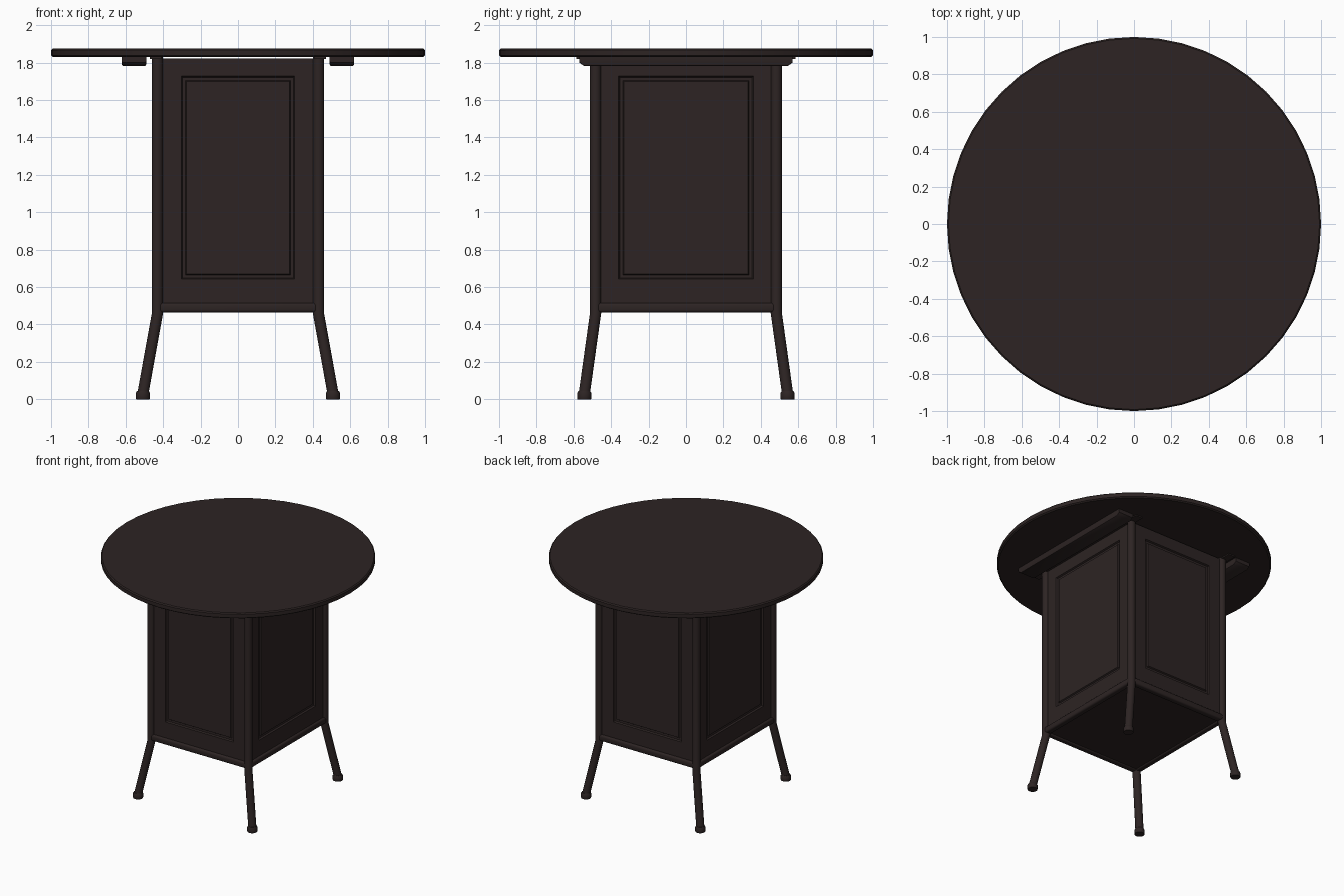
import bpy, bmesh, math
from mathutils import Vector

if "Cube" in bpy.data.objects:
    bpy.data.objects.remove(bpy.data.objects["Cube"])

wood = bpy.data.materials.new("dark brown wood")
wood.diffuse_color = (0.026, 0.0175, 0.017, 1)
wood.use_nodes = True
wood.node_tree.nodes["Principled BSDF"].inputs["Base Color"].default_value = wood.diffuse_color

PX, PY, R = 0.43, 0.483, 0.03      # post centres and radius
TOP = 1.83                         # underside of table top


def finish(name, bm, smooth=True):
    bmesh.ops.recalc_face_normals(bm, faces=bm.faces)
    me = bpy.data.meshes.new(name)
    bm.to_mesh(me)
    bm.free()
    ob = bpy.data.objects.new(name, me)
    bpy.context.collection.objects.link(ob)
    me.materials.append(wood)
    if smooth:
        bpy.ops.object.select_all(action='DESELECT')
        bpy.context.view_layer.objects.active = ob
        ob.select_set(True)
        bpy.ops.object.shade_smooth_by_angle(angle=math.radians(35))
    return ob


def sweep(name, rings, sides):
    """Closed round solid through (x, y, z, radius) rings, each lying flat."""
    bm = bmesh.new()
    loops = []
    for x, y, z, r in rings:
        loops.append([bm.verts.new((x + r * math.cos(2 * math.pi * i / sides),
                                    y + r * math.sin(2 * math.pi * i / sides), z))
                      for i in range(sides)])
    for a, b in zip(loops, loops[1:]):
        for i in range(sides):
            j = (i + 1) % sides
            bm.faces.new((a[i], a[j], b[j], b[i]))
    bm.faces.new(loops[0])
    bm.faces.new(loops[-1])
    return finish(name, bm)


def box(name, lo, hi, bevel=0.0):
    bm = bmesh.new()
    bmesh.ops.create_cube(bm, size=1)
    for v in bm.verts:
        v.co = Vector([(l + h) / 2 + c * (h - l) for l, h, c in zip(lo, hi, v.co)])
    if bevel:
        bmesh.ops.bevel(bm, geom=bm.edges[:], offset=bevel, segments=3,
                        profile=0.5, affect='EDGES')
    return finish(name, bm)


def panel(name, half, field, dist, angle):
    """Slab with a grooved rectangular field, facing -y before rotation."""
    z0, z1 = 0.50, 1.822
    # inset from field outline, depth
    steps = [(0.0, 0.0), (0.006, 0.012), (0.022, 0.012), (0.028, 0.002)]
    rects = [(half, z0, z1, 0.025), (half, z0, z1, 0.0)]
    rects += [(field - s, 0.642 + s, 1.727 - s, d) for s, d in steps]
    bm = bmesh.new()
    loops = [[bm.verts.new((x, -dist + d, z))
              for x, z in ((-w, a), (w, a), (w, b), (-w, b))] for w, a, b, d in rects]
    for a, b in zip(loops, loops[1:]):
        for i in range(4):
            j = (i + 1) % 4
            bm.faces.new((a[i], a[j], b[j], b[i]))
    bm.faces.new(loops[0])
    bm.faces.new(loops[-1])
    ob = finish(name, bm, False)
    ob.rotation_euler.z = angle


# round table top with softened rim
sweep("table_top", [(0, 0, TOP, 0.99), (0, 0, TOP + 0.008, 1), (0, 0, 1.867, 1),
                    (0, 0, 1.875, 0.992)], 48)

# corner posts running into splayed legs, with feet
for sx, xn in ((-1, "left"), (1, "right")):
    for sy, yn in ((-1, "front"), (1, "back")):
        x, y = sx * PX, sy * PY
        fx, fy = sx * 0.508, sy * 0.543
        sweep(f"{yn}_{xn}_post_leg", [(fx, fy, 0.03, R), (x, y, 0.46, R), (x, y, TOP, R)], 16)
        sweep(f"{yn}_{xn}_foot", [(fx, fy, 0, 0.036), (fx, fy, 0.006, 0.038),
                                  (fx, fy, 0.032, 0.038), (fx, fy, 0.045, 0.031)], 16)

# four grooved side panels
for i, n in enumerate(("front", "right", "back", "left")):
    side = i % 2
    panel(f"{n}_panel", (PY if side else PX) - 0.01, 0.36 if side else 0.303,
          (PX if side else PY) + 0.008, i * math.pi / 2)

# bottom rails and floor board
for s, n in ((-1, "front"), (1, "back")):
    box(f"{n}_rail", (-PX, s * PY - 0.025, 0.465), (PX, s * PY + 0.025, 0.515), 0.014)
for s, n in ((-1, "left"), (1, "right")):
    box(f"{n}_rail", (s * PX - 0.025, -PY, 0.465), (s * PX + 0.025, PY, 0.515), 0.014)
box("floor_board", (-PX, -PY, 0.475), (PX, PY, 0.505))

# battens below the top, ends chamfered, and thin fixing strips
for s, n in ((-1, "left"), (1, "right")):
    bm = bmesh.new()
    prof = [(-0.57, TOP), (-0.57, 1.80), (-0.545, 1.782), (0.545, 1.782), (0.57, 1.80), (0.57, TOP)]
    f = bm.faces.new([bm.verts.new((s * 0.555 - 0.065, y, z)) for y, z in prof])
    ext = bmesh.ops.extrude_face_region(bm, geom=[f])
    bmesh.ops.translate(bm, vec=(0.13, 0, 0),
                        verts=[v for v in ext["geom"] if isinstance(v, bmesh.types.BMVert)])
    low = [e for e in bm.edges if abs(e.verts[0].co.x - e.verts[1].co.x) < 1e-5
           and max(v.co.z for v in e.verts) < 1.81]
    bmesh.ops.bevel(bm, geom=low, offset=0.008, segments=2, profile=0.5, affect='EDGES')
    finish(f"{n}_batten", bm)
    box(f"{n}_fixing_strip", (s * 0.44 - 0.03, -0.585, 1.82), (s * 0.44 + 0.03, 0.585, TOP))
